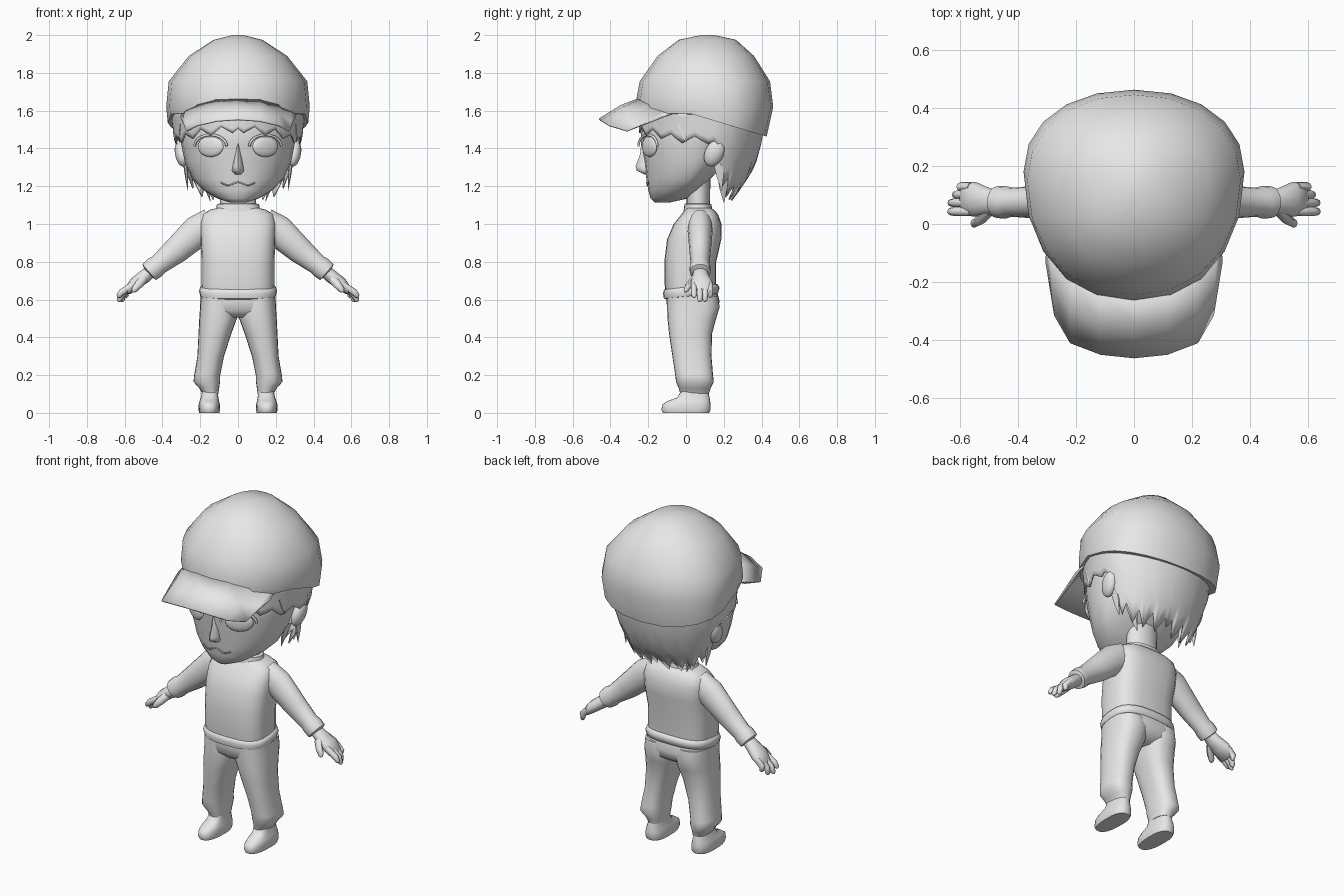
import bpy, bmesh, math
from mathutils import Vector, Matrix

if "Cube" in bpy.data.objects:
    bpy.data.objects.remove(bpy.data.objects["Cube"])

grey = bpy.data.materials.new("plain_grey")
grey.use_nodes = True
grey.diffuse_color = (0.8, 0.8, 0.8, 1)
grey.node_tree.nodes["Principled BSDF"].inputs["Base Color"].default_value = (0.8, 0.8, 0.8, 1)


def finish(name, bm, mirror=False, thick=0, angle=50):
    bmesh.ops.recalc_face_normals(bm, faces=bm.faces)
    mesh = bpy.data.meshes.new(name)
    bm.to_mesh(mesh)
    bm.free()
    ob = bpy.data.objects.new(name, mesh)
    bpy.context.collection.objects.link(ob)
    mesh.materials.append(grey)
    if mirror:
        ob.modifiers.new("Mirror", "MIRROR").use_mirror_merge = False
    if thick:
        ob.modifiers.new("Solidify", "SOLIDIFY").thickness = thick
    bpy.ops.object.select_all(action="DESELECT")
    ob.select_set(True)
    bpy.context.view_layer.objects.active = ob
    bpy.ops.object.shade_smooth_by_angle(angle=math.radians(angle))
    return ob


def skin(bm, rows, closed):
    """Join rows of points with quads."""
    rows = [[bm.verts.new(p) for p in row] for row in rows]
    n = len(rows[0])
    for a, b in zip(rows, rows[1:]):
        for i in range(n if closed else n - 1):
            j = (i + 1) % n
            bm.faces.new((a[i], a[j], b[j], b[i]))
    return rows


def loft(name, rings, mirror=False):
    bm = bmesh.new()
    rows = skin(bm, rings, True)
    bm.faces.new(rows[0])
    bm.faces.new(rows[-1])
    return finish(name, bm, mirror)


def power(v, p):
    return math.copysign(abs(v) ** (2 / p), v)


def ring(z, rx, front, back, cx=0, cy=None, p=2, n=24):
    """Level rounded outline; z may be a function of y."""
    cy = (front + back) / 2 if cy is None else cy
    pts = []
    for i in range(n):
        a = math.tau * i / n
        c, s = power(math.cos(a), p), power(math.sin(a), p)
        y = cy + s * ((back - cy) if s > 0 else (cy - front))
        pts.append(Vector((cx + rx * c, y, z(y) if callable(z) else z)))
    return pts


def tube(name, path, n=12):
    """Mirrored limb; path holds x, y, z, radius along y, radius across."""
    rings = []
    for i, (x, y, z, ry, rp) in enumerate(path):
        a, b = path[max(i - 1, 0)], path[min(i + 1, len(path) - 1)]
        d = Vector((b[0] - a[0], 0, b[2] - a[2])).normalized()
        v = Vector((-d.z, 0, d.x))
        rings.append([Vector((x, y, z)) + Vector((0, ry * math.cos(t), 0)) + v * rp * math.sin(t)
                      for t in (math.tau * k / n for k in range(n))])
    return loft(name, rings, True)


def ball(name, centre, radii, turn):
    bm = bmesh.new()
    m = Matrix.Translation(centre) @ turn @ Matrix.Diagonal((*radii, 1))
    bmesh.ops.create_uvsphere(bm, u_segments=20, v_segments=12, radius=1, matrix=m)
    return finish(name, bm, True)


def cord(name, pts, r, mirror=False):
    cu = bpy.data.curves.new(name, "CURVE")
    cu.dimensions = "3D"
    cu.bevel_depth = r
    cu.bevel_resolution = 1
    sp = cu.splines.new("POLY")
    sp.points.add(len(pts) - 1)
    for q, p in zip(sp.points, pts):
        q.co = (*p, 1)
    cu.materials.append(grey)
    ob = bpy.data.objects.new(name, cu)
    bpy.context.collection.objects.link(ob)
    if mirror:
        ob.modifiers.new("Mirror", "MIRROR")


def lerp(table, t):
    for (a, u), (b, v) in zip(table, table[1:]):
        if t <= b:
            return u + (v - u) * max(0, (t - a) / (b - a))
    return table[-1][1]


# Cap crown with a rim that dips at the back
def rim(y):
    return 1.585 - 0.3 * max(0, y - 0.02)


loft("cap_crown", [ring(z, rx, f, b, cy=c, p=2.15, n=20) for z, rx, f, b, c in (
    (2.0, .03, .08, .15, .115), (1.975, .13, -.04, .265, .11), (1.89, .26, -.15, .36, .12),
    (1.755, .367, -.245, .445, .15), (1.62, .38, -.27, .462, .18),
    (rim, .372, -.264, .427, .18), (rim, .34, -.23, .395, .18))])

# Cap brim: inner, middle and outer edges of one half, mirrored
edges = (
    ((0, -.255, 1.665), (.12, -.24, 1.66), (.215, -.19, 1.635), (.285, -.1, 1.605), (.3, -.06, 1.59)),
    ((0, -.345, 1.63), (.117, -.335, 1.62), (.22, -.3, 1.585), (.28, -.2, 1.545), (.303, -.1, 1.58)),
    ((0, -.462, 1.558), (.115, -.45, 1.55), (.22, -.41, 1.525), (.275, -.315, 1.495), (.305, -.13, 1.57)))
bm = bmesh.new()
skin(bm, [[(-x, y, z) for x, y, z in e[:0:-1]] + list(e) for e in edges], False)
finish("cap_brim", bm, thick=.01)

# Head and face
loft("head", [ring(z, rx, f, b, cy=c) for z, rx, f, b, c in (
    (1.113, .04, -.165, -.09, -.13), (1.135, .11, -.188, .01, -.08), (1.18, .185, -.2, .07, -.03),
    (1.24, .243, -.21, .13, .02), (1.33, .282, -.22, .22, .05), (1.42, .3, -.236, .3, .06),
    (1.52, .32, -.242, .37, .09), (1.62, .29, -.2, .35, .1))])
loft("nose", [ring(z, rx, f, -.17, p=1.6, n=12) for z, rx, f in (
    (1.45, .01, -.235), (1.37, .018, -.243), (1.305, .028, -.267), (1.282, .032, -.26), (1.262, .02, -.22))])
ball("eyes", (.145, -.193, 1.41), (.077, .02, .055), Matrix.Rotation(.5, 4, "Z"))
cord("eyelids", [(.145 + .085 * math.cos(t), -.202 + .05 * math.cos(t), 1.412 + .06 * math.sin(t))
                 for t in (math.pi * k / 10 for k in range(11))], .007, True)
cord("mouth", [(x, -.207 + 1.1 * x * x, 1.213 + .008 * math.cos(x * 60)) for x in
               (-.09 + .015 * k for k in range(13))], .004)
ball("ears", (.3, .15, 1.375), (.034, .05, .075), Matrix.Rotation(-.45, 4, "X") @ Matrix.Rotation(.15, 4, "Y"))

# Hair shell with pointed strands, short at the face and long behind the ears
width = ((1.1, .22), (1.3, .288), (1.45, .34), (1.6, .355))
depth = ((1.1, .08), (1.17, .13), (1.3, .215), (1.45, .255), (1.6, .275))
length = ((0, 1.485), (40, 1.46), (60, 1.43), (90, 1.42), (104, 1.19), (130, 1.13), (180, 1.12))
columns, levels = 72, 6
rows = [[] for _ in range(levels)]
for k in range(columns):
    deg = 360 * k / columns
    deg = min(deg, 360 - deg)
    a = math.tau * k / columns
    saw = abs((round(deg / 5) % 4) / 4 - .25) * 1.6
    low = lerp(length, deg) + saw * (.05 if deg < 95 else .1)
    for r in range(levels):
        z = 1.6 + (low - 1.6) * r / (levels - 1)
        ry = lerp(depth, z) if deg > 90 else .4
        rows[r].append((lerp(width, z) * math.sin(a), .15 - ry * math.cos(a), z))
bm = bmesh.new()
skin(bm, rows, True)
finish("hair", bm, thick=.008)

# Loose locks hanging behind the ears and at the temples
for name, top, tip, w in (("nape_locks", (.28, .17, 1.33), (.265, .19, 1.175), .03),
                          ("inner_locks", (.19, .2, 1.27), (.145, .2, 1.115), .04),
                          ("temple_locks", (.3, -.02, 1.53), (.312, .0, 1.43), .03)):
    top, tip = Vector(top), Vector(tip)
    loft(name, [[top.lerp(tip, t) + Vector((w * .4 * s * math.cos(q), w * s * math.sin(q), 0))
                 for q in (math.tau * k / 6 for k in range(6))]
                for t, s in ((0, 1), (.5, .7), (1, .04))], True)

# Neck, collar and shirt
loft("neck", [ring(z, rx, f, b) for z, rx, f, b in ((1.05, .095, .005, .125), (1.25, .095, .0, .13))])
loft("collar", [ring(z, rx, f, b, p=2.3) for z, rx, f, b in (
    (1.05, .14, -.015, .145), (1.075, .115, -.012, .138), (1.105, .112, -.008, .135), (1.108, .098, .0, .125))])
loft("shirt", [ring(z, rx, f, b, p=3) for z, rx, f, b in (
    (.645, .19, -.11, .155), (.68, .193, -.113, .16), (.8, .193, -.115, .16), (.92, .198, -.1, .187),
    (1.0, .2, -.065, .188), (1.05, .188, -.025, .17), (1.075, .15, -.005, .15), (1.085, .11, .0, .13))])


def hem(offset):
    return lambda y: .635 + offset + .1 * y


loft("shirt_hem", [ring(hem(o), rx, f, b, p=2.8) for o, rx, f, b in (
    (-.025, .185, -.1, .155), (-.018, .2, -.117, .17), (.008, .207, -.122, .177),
    (.028, .2, -.117, .17), (.035, .185, -.1, .155))])

# Sleeves and hands
tube("sleeves", ((.14, .075, 1.0, .062, .085), (.215, .075, .962, .066, .085), (.33, .075, .858, .057, .07),
                 (.42, .075, .785, .05, .054), (.44, .075, .77, .056, .059), (.47, .075, .745, .055, .055),
                 (.475, .075, .74, .035, .03)), 16)
tube("palms", ((.45, .075, .76, .035, .032), (.495, .078, .722, .045, .036), (.545, .085, .685, .06, .034),
               (.585, .085, .645, .055, .022), (.592, .085, .638, .04, .01)))
for name, y, tx, tz in (("index_fingers", .043, .636, .61), ("middle_fingers", .073, .634, .588),
                        ("ring_fingers", .101, .618, .588), ("little_fingers", .128, .595, .61)):
    tube(name, ((.56, y, .675, .016, .018), ((tx + .58) / 2 + .008, y, (tz + .655) / 2 + .006, .016, .018),
                (tx - .004, y, tz + .008, .013, .013), (tx, y, tz, .005, .005)), 8)
tube("thumbs", ((.495, .05, .715, .022, .024), (.525, .018, .68, .02, .022),
                (.55, .002, .65, .015, .016), (.556, -.002, .64, .006, .006)), 8)

# Trousers
loft("hips", [ring(z, rx, f, b, p=2.8) for z, rx, f, b in (
    (.505, .15, -.06, .11), (.54, .196, -.098, .165), (.59, .2, -.104, .178), (.64, .195, -.104, .165))])
loft("trouser_legs", [ring(z, (o - i) / 2, f, b, cx=(o + i) / 2, p=2.4) for z, i, o, f, b in (
    (.62, .005, .198, -.1, .17), (.56, .002, .201, -.1, .178), (.5, .006, .205, -.098, .16),
    (.42, .035, .209, -.09, .138), (.3, .074, .215, -.072, .135), (.2, .094, .232, -.057, .143),
    (.165, .095, .236, -.053, .147), (.13, .1, .205, -.038, .13), (.1, .104, .188, -.03, .12))], True)

# Shoes
loft("shoes", [ring(z, w, f, b, cx=c, cy=.02, p=2.5) for z, w, f, b, c in (
    (0, .053, -.122, .122, .152), (.015, .057, -.13, .13, .152), (.045, .056, -.125, .13, .152),
    (.062, .052, -.1, .128, .152), (.082, .046, -.045, .125, .15), (.125, .04, -.022, .115, .148))], True)
